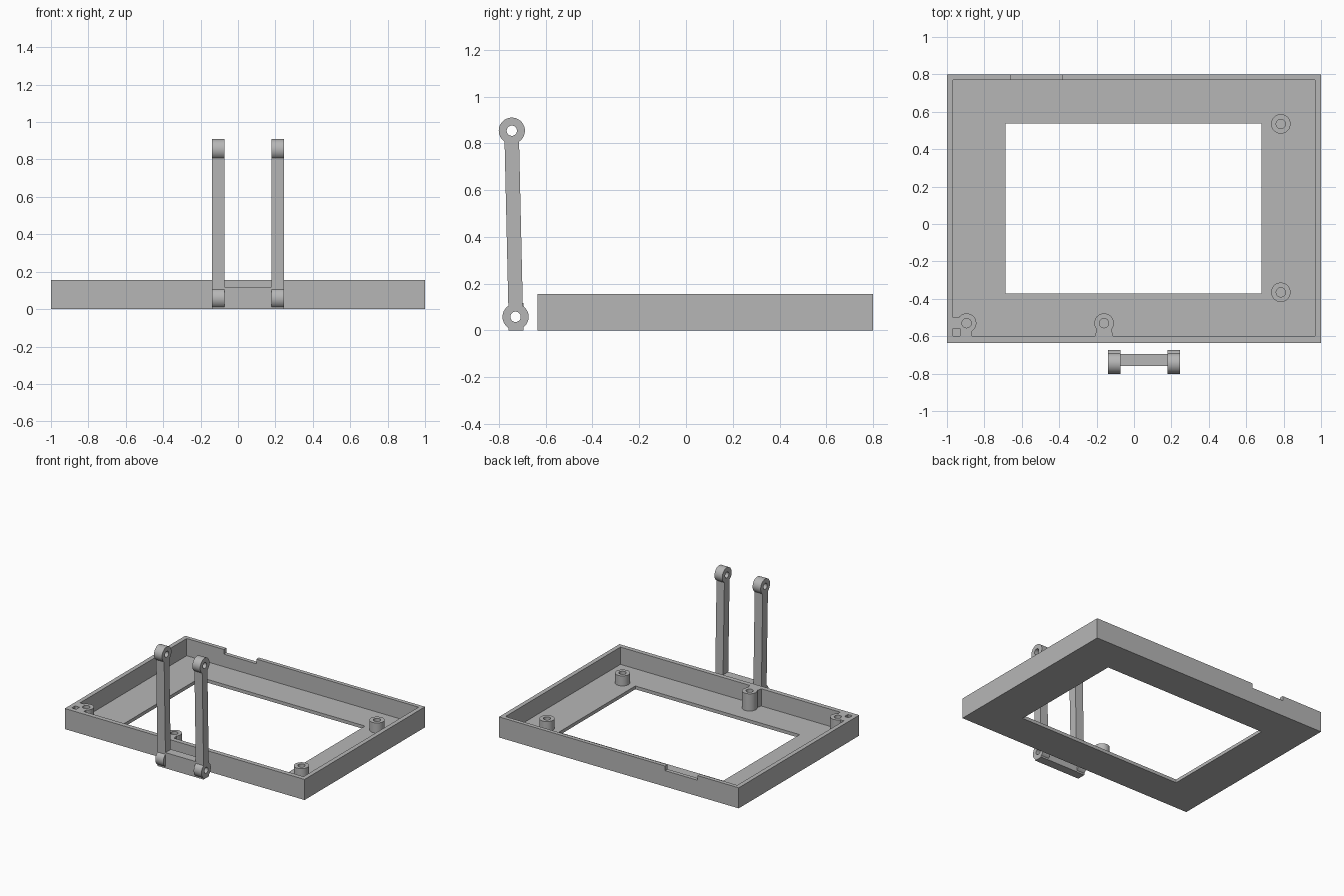
import bpy, bmesh
from math import sin, cos, radians, degrees, asin

cube = bpy.data.objects.get("Cube")
if cube:
    bpy.data.objects.remove(cube, do_unlink=True)

grey = bpy.data.materials.new("plain_grey")
grey.use_nodes = True
COLOUR = (0.47, 0.47, 0.47, 1)
grey.diffuse_color = COLOUR
grey.node_tree.nodes["Principled BSDF"].inputs["Base Color"].default_value = COLOUR


def arc(cx, cy, r, start, end, steps=36):
    angles = [radians(start + (end - start) * i / steps) for i in range(steps + 1)]
    return [(cx + r * cos(a), cy + r * sin(a)) for a in angles]


def circle(cx, cy, r):
    return arc(cx, cy, r, 0, 360)[:-1]


def rect(x0, x1, y0, y1):
    return [(x0, y0), (x1, y0), (x1, y1), (x0, y1)]


def prism(name, outline, low, high, axis="z"):
    """Extrude a closed outline along z (outline in xy) or x (outline in yz)."""
    bm = bmesh.new()
    place = (lambda u, v, w: (u, v, w)) if axis == "z" else (lambda u, v, w: (w, u, v))
    rings = [[bm.verts.new(place(u, v, w)) for u, v in outline] for w in (low, high)]
    for ring in rings:
        bm.faces.new(ring)
    n = len(outline)
    for i in range(n):
        j = (i + 1) % n
        bm.faces.new((rings[0][i], rings[0][j], rings[1][j], rings[1][i]))
    bmesh.ops.recalc_face_normals(bm, faces=bm.faces)
    mesh = bpy.data.meshes.new(name)
    bm.to_mesh(mesh)
    bm.free()
    mesh.materials.append(grey)
    obj = bpy.data.objects.new(name, mesh)
    bpy.context.collection.objects.link(obj)
    return obj


def select(obj):
    bpy.ops.object.select_all(action="DESELECT")
    obj.select_set(True)
    bpy.context.view_layer.objects.active = obj


def cut(obj, *cutters):
    """Subtract the cutters, then remove them."""
    select(obj)
    for cutter in cutters:
        cutter.hide_render = True
        mod = obj.modifiers.new("cut", "BOOLEAN")
        mod.operation = "DIFFERENCE"
        mod.solver = "EXACT"
        mod.object = cutter
        bpy.ops.object.modifier_apply(modifier=mod.name)
        bpy.data.objects.remove(cutter, do_unlink=True)
    bpy.ops.object.shade_smooth_by_angle(angle=radians(30))


# Open tray: rim, thin floor, window and a cable notch in the back wall
RIM, FLOOR = 0.155, 0.025
tray = prism("tray", rect(-1, 1, -0.635, 0.8), 0, RIM)
cut(tray,
    prism("cavity", rect(-0.967, 0.967, -0.6, 0.77), FLOOR, 0.3),
    prism("window", rect(-0.688, 0.683, -0.372, 0.538), -0.1, 0.1),
    prism("notch", rect(-0.658, -0.386, 0.75, 0.9), 0.12, 0.3))

# Screw posts: two short round ones, two full-height ones joined to the front wall
POST, BORE = 0.052, 0.025
neck = asin(0.04 / POST)
mid = (-0.16, -0.53)
corner = (-0.895, -0.53)
posts = [
    ("back_post", (0.785, 0.535), circle(0.785, 0.535, POST), 0.1),
    ("front_post", (0.785, -0.365), circle(0.785, -0.365, POST), 0.1),
    ("wall_post", mid,
     arc(*mid, POST, degrees(neck) - 90, 270 - degrees(neck))
     + [(mid[0] - 0.048, -0.6), (mid[0] + 0.048, -0.6)], RIM),
    ("corner_post", corner,
     arc(*corner, POST, -56, 144)
     + [(-0.967, -0.5), (-0.967, -0.56), (-0.93, -0.56), (-0.93, -0.6), (-0.866, -0.6)], RIM),
]
for name, centre, outline, top in posts:
    post = prism(name, outline, FLOOR, top)
    cut(post, prism("bore", circle(*centre, BORE), FLOOR - 0.1, top + 0.1))

# Stand: two slim arms with ringed ends, joined by a crossbar at the foot
EYE, PIN, HALF = 0.056, 0.022, 0.031
foot, head = (-0.729, 0.058), (-0.745, 0.854)
flare = degrees(asin(HALF / EYE))
arm_outline = (arc(*head, EYE, flare - 90, 270 - flare)
               + arc(*foot, EYE, 90 + flare, 450 - flare))
for name, x0, x1 in (("right_arm", -0.14, -0.073), ("left_arm", 0.18, 0.245)):
    arm = prism(name, arm_outline, x0, x1, "x")
    cut(arm, *[prism("pin_hole", circle(*c, PIN), x0 - 0.1, x1 + 0.1, "x") for c in (foot, head)])
    # Small flat foot under each lower ring
    prism(name + "_foot", rect(-0.76, -0.696, 0, 0.022), x0, x1, "x")

crossbar = prism("crossbar", rect(-0.76, -0.694, 0, 0.118), -0.073, 0.18, "x")
cut(crossbar, prism("pin_hole", circle(*foot, PIN), -0.3, 0.4, "x"))
